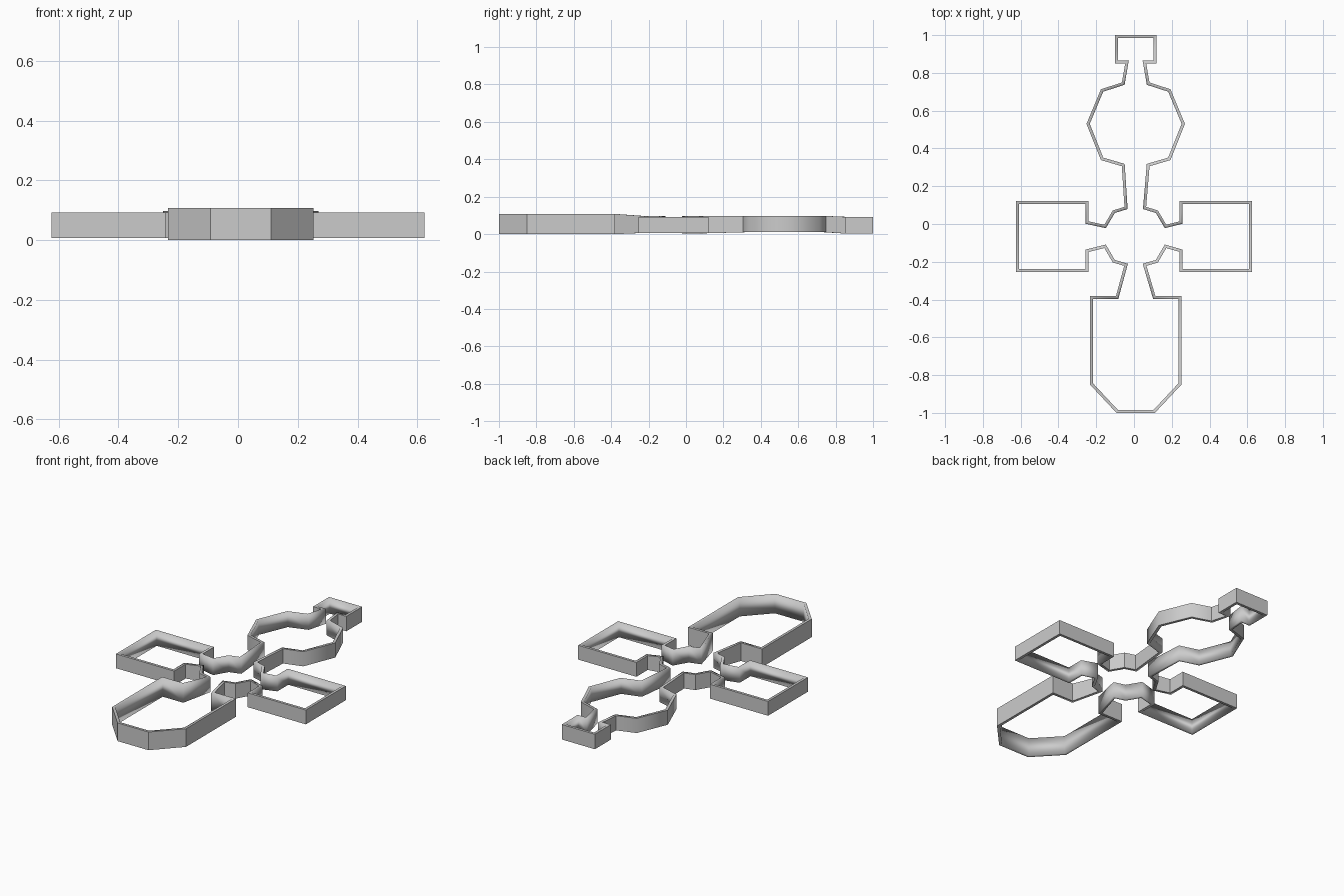
import bpy, bmesh
from mathutils import Vector

if "Cube" in bpy.data.objects:
    bpy.data.objects.remove(bpy.data.objects["Cube"])

HALF = 0.008   # half of the wall thickness

# right half of the outline, rear to front, grouped with (bottom, top) heights
# and the x offset of the mirror axis of that section
SECTIONS = [
    ((0.003, 0.092), 0.009, [(0.101, 0.992), (0.101, 0.858), (0.046, 0.858)]),
    ((0.010, 0.097), 0.009, [(0.066, 0.743), (0.178, 0.707), (0.252, 0.53),
                             (0.178, 0.345), (0.066, 0.312)]),
    ((0.004, 0.096), 0.007, [(0.049, 0.085), (0.114, 0.065), (0.160, -0.013)]),
    ((0.007, 0.092), 0.0, [(0.250, 0.008), (0.250, 0.113), (0.617, 0.113),
                           (0.617, -0.247), (0.250, -0.247), (0.250, -0.142)]),
    ((0.007, 0.096), 0.007, [(0.160, -0.118), (0.114, -0.197), (0.049, -0.216)]),
    ((0.0, 0.108), 0.009, [(0.098, -0.388), (0.235, -0.388),
                           (0.235, -0.846), (0.098, -0.992)]),
]
right, left = [], []
for (lo, hi), axis, pts in SECTIONS:
    for x, y in pts:
        right.append((Vector((axis + x, y)), lo, hi))
        left.append((Vector((axis - x, y)), lo, hi))
path = right + left[::-1]
n = len(path)


def miter(i):
    """Outward corner offset for a clockwise closed path."""
    a, b, c = path[i - 1][0], path[i][0], path[(i + 1) % n][0]
    d1, d2 = (b - a).normalized(), (c - b).normalized()
    n1, n2 = Vector((-d1.y, d1.x)), Vector((-d2.y, d2.x))
    return (n1 + n2) * (HALF / (1 + n1.dot(n2)))


# wall: rectangular section swept round the outline
bm = bmesh.new()
rings = []
for i, (p, lo, hi) in enumerate(path):
    o, q = p + miter(i), p - miter(i)
    rings.append([bm.verts.new((v.x, v.y, z)) for v, z in
                  ((o, lo), (o, hi), (q, hi), (q, lo))])
for i in range(n):
    a, b = rings[i], rings[(i + 1) % n]
    for k in range(4):
        m = (k + 1) % 4
        bm.faces.new((a[k], a[m], b[m], b[k])).smooth = True
bmesh.ops.recalc_face_normals(bm, faces=bm.faces)

# crisp outer wall (except the rounded rear lobe), soft inner wall
for i, r in enumerate(rings):
    s = rings[(i + 1) % n]
    for k in (0, 1):
        bm.edges.get((r[k], s[k])).smooth = False
    if not 0.33 < path[i][0].y < 0.73:
        bm.edges.get((r[0], r[1])).smooth = False

mesh = bpy.data.meshes.new("outline_wall")
bm.to_mesh(mesh)
bm.free()
wall = bpy.data.objects.new("outline_wall", mesh)
bpy.context.collection.objects.link(wall)
